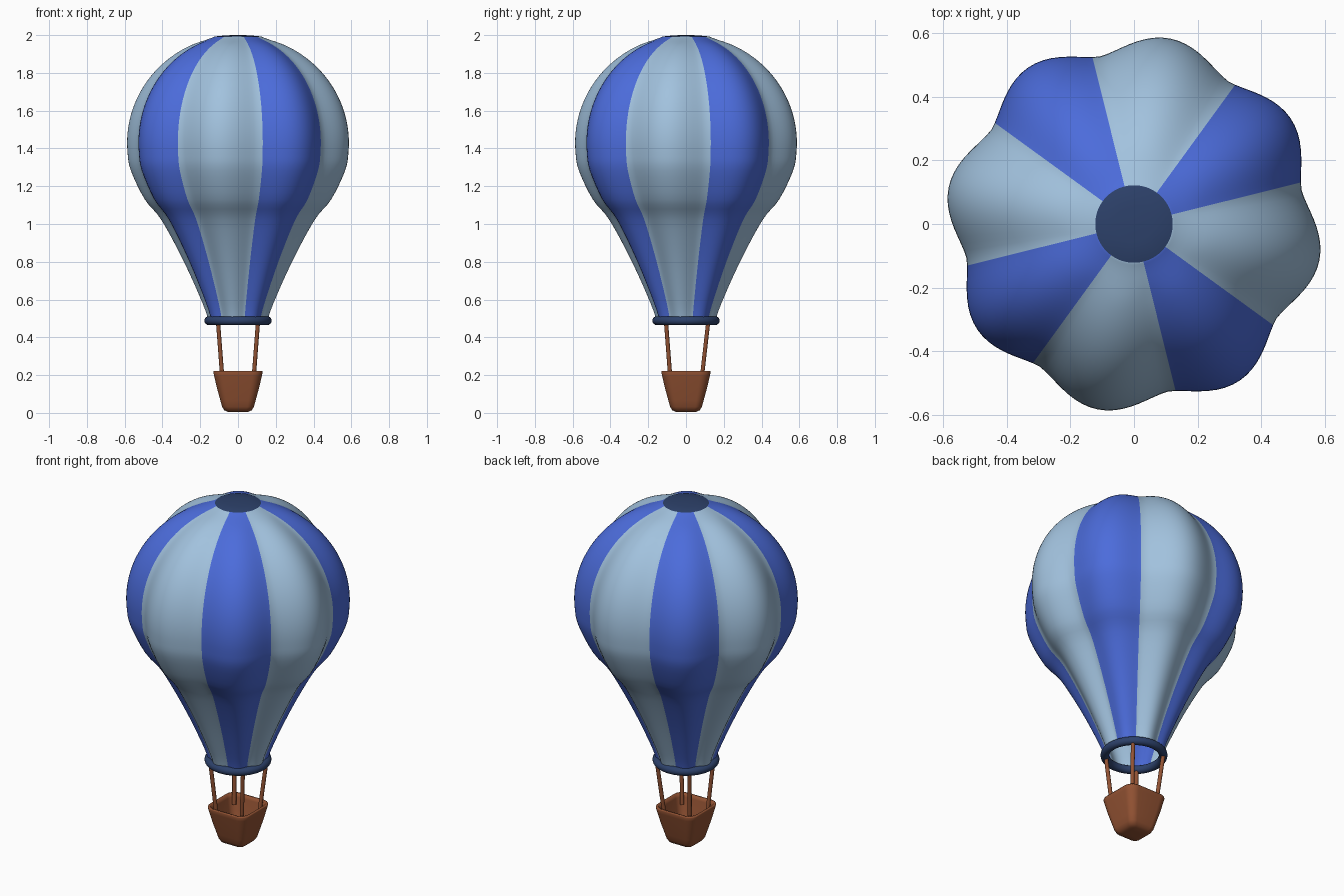
import bpy, bmesh, math
from mathutils import Vector

if "Cube" in bpy.data.objects:
    bpy.data.objects.remove(bpy.data.objects["Cube"])


def material(name, rgb):
    m = bpy.data.materials.new(name)
    m.diffuse_color = (*rgb, 1)
    m.use_nodes = True
    m.node_tree.nodes["Principled BSDF"].inputs["Base Color"].default_value = m.diffuse_color
    return m


LIGHT = material("pale blue", (0.36, 0.54, 0.73))
BLUE = material("royal blue", (0.072, 0.15, 0.71))
NAVY = material("navy", (0.026, 0.053, 0.145))
BROWN = material("wicker brown", (0.29, 0.085, 0.033))


def loft(name, loops, mats, cap_start=False, cap_end=False, rule=None, sharp=180):
    """Skin a list of closed loops (equal point counts) into one mesh."""
    bm = bmesh.new()
    rings = [[bm.verts.new(p) for p in loop] for loop in loops]
    n = len(rings[0])
    for a, b in zip(rings, rings[1:]):
        for i in range(n):
            j = (i + 1) % n
            bm.faces.new((a[i], a[j], b[j], b[i]))
    if cap_start:
        bm.faces.new(rings[0][::-1])
    if cap_end:
        bm.faces.new(rings[-1])
    for f in bm.faces:
        f.smooth = True
        if rule:
            f.material_index = rule(f.calc_center_median())
    for e in bm.edges:
        if len(e.link_faces) == 2 and e.calc_face_angle(0) > math.radians(sharp):
            e.smooth = False
    me = bpy.data.meshes.new(name)
    bm.to_mesh(me)
    bm.free()
    for m in mats:
        me.materials.append(m)
    ob = bpy.data.objects.new(name, me)
    bpy.context.collection.objects.link(ob)
    return ob


def catmull(pts, steps):
    """Smooth curve through the profile points."""
    p = [Vector(q) for q in pts]
    p = [2 * p[0] - p[1]] + p + [2 * p[-1] - p[-2]]
    out = []
    for i in range(1, len(p) - 2):
        a, b, c, d = p[i - 1:i + 3]
        for s in range(steps):
            t = s / steps
            out.append(0.5 * (2 * b + (c - a) * t + (2 * a - 5 * b + 4 * c - d) * t * t
                              + (3 * b - a - 3 * c + d) * t ** 3))
    return out + [p[-2]]


# Envelope: eight lobes, stripes split at 14 and 54 degrees in each quarter
profile = [(0.155, 0.48), (0.19, 0.58), (0.29, 0.80), (0.41, 1.02), (0.50, 1.13)]
for k in range(-15, 80, 10):
    a = math.radians(k)
    profile.append((0.595 * math.cos(a), 1.43 + 0.57 * math.sin(a)))
profile += [(0.122, 1.993)]
CAP_R = 0.122


def envelope_loop(r, z):
    fade = min(1, max(0, (r - CAP_R) / 0.12)) if z > 1.4 else 1
    loop = []
    for i in range(144):
        deg = 14 + 2.5 * i
        dip = abs(math.cos(math.radians(4 * (deg - 34)))) ** 1.6
        lobe = 1 - 0.095 * fade * (1 - dip)
        t = math.radians(deg)
        loop.append((r * lobe * math.cos(t), r * lobe * math.sin(t), z))
    return loop


def stripe(c):
    if c.z > 1.9 and math.hypot(c.x, c.y) < CAP_R - 0.001:
        return 2
    return 1 if (math.degrees(math.atan2(c.y, c.x)) - 14) % 90 < 40 else 0


loops = [envelope_loop(q[0], q[1]) for q in catmull(profile, 4)]
loops += [envelope_loop(0.06, 1.999), envelope_loop(0.004, 2.0)]
loft("envelope", loops, [LIGHT, BLUE, NAVY], cap_end=True, rule=stripe)

# Mouth ring
bpy.ops.mesh.primitive_torus_add(major_radius=0.155, minor_radius=0.023,
                                 major_segments=64, minor_segments=16,
                                 location=(0, 0, 0.488))
ring = bpy.context.object
ring.name = "mouth_ring"
ring.data.materials.append(NAVY)
bpy.ops.object.shade_smooth()


# Basket: open rounded-square tub, outer wall then inner wall
def rounded_square(h, z, ratio=0.42):
    r = h * ratio
    loop = []
    for q in range(4):
        cx = (h - r) * (1 if q in (0, 3) else -1)
        cy = (h - r) * (1 if q < 2 else -1)
        for s in range(9):
            t = math.radians(90 * q + 90 * s / 8)
            loop.append((cx + r * math.cos(t), cy + r * math.sin(t), z))
    return loop


tub = [(0.03, 0.004), (0.055, 0.006), (0.073, 0.014), (0.084, 0.032), (0.093, 0.065),
       (0.111, 0.13), (0.126, 0.195), (0.131, 0.216), (0.129, 0.222), (0.119, 0.222),
       (0.115, 0.20), (0.099, 0.13), (0.081, 0.06), (0.066, 0.03), (0.04, 0.026)]
loft("basket", [rounded_square(h, z) for h, z in tub], [BROWN],
     cap_start=True, cap_end=True, sharp=60)

# Four ropes from basket corners to the ring
for sx in (-1, 1):
    for sy in (-1, 1):
        bottom = Vector((sx * 0.082, sy * 0.082, 0.17))
        top = Vector((sx * 0.106, 0.118 if sy > 0 else -0.106, 0.485))
        d = top - bottom
        bpy.ops.mesh.primitive_cylinder_add(vertices=16, radius=0.011, depth=d.length,
                                            location=(top + bottom) / 2,
                                            rotation=d.to_track_quat('Z', 'Y').to_euler())
        rope = bpy.context.object
        rope.name = "rope_%s_%s" % ("back" if sy > 0 else "front", "right" if sx > 0 else "left")
        rope.data.materials.append(BROWN)
        bpy.ops.object.shade_smooth_by_angle(angle=math.radians(40))
